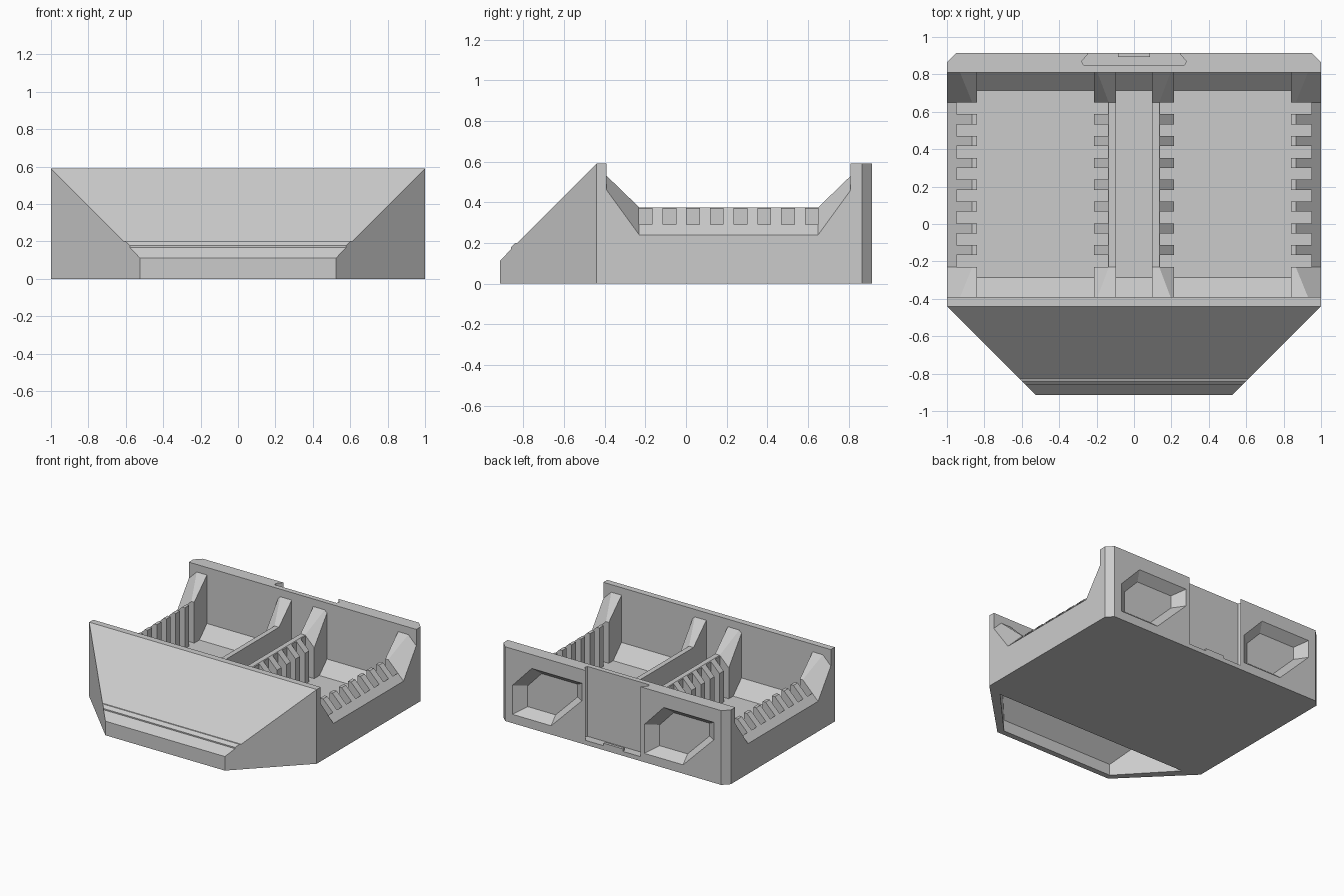
import bpy, bmesh
from mathutils import Vector

if "Cube" in bpy.data.objects:
    bpy.data.objects.remove(bpy.data.objects["Cube"], do_unlink=True)

grey = bpy.data.materials.new("light_grey")
grey.use_nodes = True
grey.diffuse_color = (0.6, 0.6, 0.6, 1)
grey.node_tree.nodes["Principled BSDF"].inputs["Base Color"].default_value = (0.6, 0.6, 0.6, 1)


def add_loft(bm, rings):
    """Closed solid through matching rings of points."""
    loops = [[bm.verts.new(p) for p in ring] for ring in rings]
    n = len(loops[0])
    for a, b in zip(loops, loops[1:]):
        for i in range(n):
            j = (i + 1) % n
            bm.faces.new((a[i], a[j], b[j], b[i]))
    bm.faces.new(loops[0])
    bm.faces.new(loops[-1])


def finish(name, bm):
    bmesh.ops.recalc_face_normals(bm, faces=bm.faces)
    mesh = bpy.data.meshes.new(name)
    bm.to_mesh(mesh)
    bm.free()
    mesh.materials.append(grey)
    obj = bpy.data.objects.new(name, mesh)
    bpy.context.collection.objects.link(obj)
    return obj


def lofts(name, *solids):
    bm = bmesh.new()
    for rings in solids:
        add_loft(bm, rings)
    return finish(name, bm)


def box(x0, x1, y0, y1, z0, z1):
    return [[(x0, y0, z), (x1, y0, z), (x1, y1, z), (x0, y1, z)] for z in (z0, z1)]


def along_x(profile, x0, x1):
    return [[(x, y, z) for y, z in profile] for x in (x0, x1)]


def cut(obj, cutter):
    mod = obj.modifiers.new("cut", "BOOLEAN")
    mod.operation, mod.object, mod.solver = "DIFFERENCE", cutter, "EXACT"
    bpy.context.view_layer.objects.active = obj
    bpy.ops.object.modifier_apply(modifier=mod.name)
    bpy.data.objects.remove(cutter, do_unlink=True)


FLOOR, TOP = 0.05, 0.59
FRONT, BACK = -0.39, 0.81           # inner faces of the end walls
POST_F, POST_B = -0.23, 0.65        # where the end posts stop

# Floor plate, and the sloped strips along its front and back edges
lofts("floor_plate", box(-0.84, 0.84, FRONT, BACK, 0, FLOOR))
for name, y, d in (("front_floor_slope", FRONT, 0.105), ("back_floor_slope", BACK, -0.095)):
    lofts(name, along_x([(y, FLOOR), (y + d, FLOOR), (y, FLOOR + abs(d))], -0.9, 0.9))


# Notched rails: a loft along y that rises into a post at each end
def rail(name, side, inner, outer, base, mid, end):
    rings = []
    for y, (knee, top, low) in ((FRONT, end), (POST_F, mid), (POST_B, mid), (BACK, end)):
        section = [(inner, base), (inner, top), (knee, top), (outer, low), (outer, base)]
        rings.append([(side * x, y, z) for x, z in section])
    return lofts(name, rings)


def notch(obj, side, x0, x1):
    pitch, width = 0.1167, 0.063
    cuts = []
    for i in range(8):
        y = POST_F + i * pitch
        cuts.append(box(side * x0, side * x1, y, y + width, FLOOR, 0.7))
    cut(obj, lofts("notch_cutter", *cuts))


for label, s in (("left", 1), ("right", -1)):
    wall = rail(label + "_side_wall", s, 0.84, 1.0, 0,
                (0.865, 0.375, 0.24), (0.93, 0.53, 0.46))
    notch(wall, s, 0.82, 0.95)
    divider = rail(label + "_divider", s, 0.095, 0.215, FLOOR,
                   (0.135, 0.375, 0.295), (0.195, 0.53, 0.51))
    notch(divider, s, 0.14, 0.24)

# Front wall and tapering nose with a thin rib across it
profile = [(FRONT, 0), (FRONT, TOP), (-0.44, TOP), (-0.83, 0.2), (-0.84, 0.2),
           (-0.862, 0.178), (-0.862, 0.168), (-0.915, 0.112), (-0.915, 0)]
bm = bmesh.new()
add_loft(bm, along_x(profile, -1, 1))
for s in (1, -1):
    bmesh.ops.bisect_plane(bm, geom=bm.verts[:] + bm.edges[:] + bm.faces[:],
                           plane_co=Vector((s, -0.44, 0)),
                           plane_no=Vector((s, -1, 0)), clear_outer=True)
    bmesh.ops.holes_fill(bm, edges=[e for e in bm.edges if e.is_boundary], sides=0)
nose = finish("front_nose", bm)

# Hollow under the nose
plan = [(0.86, -0.485), (0.5, -0.87), (-0.5, -0.87), (-0.86, -0.485)]
cut(nose, lofts("nose_cutter", [[(x, y, -0.05) for x, y in plan],
                                [(x, y, y + 0.96) for x, y in plan]]))

# Back wall with clipped corners
edge = [(1, BACK), (1, 0.865), (0.95, 0.915), (-0.95, 0.915), (-1, 0.865), (-1, BACK)]
back = lofts("back_wall", [[(x, y, z) for x, y in edge] for z in (0, TOP)])

# Tapered six-sided pockets in the back wall
pocket = [(0.305, 0.07), (0.305, 0.3), (0.135, 0.48),
          (-0.305, 0.48), (-0.305, 0.34), (-0.035, 0.07)]
for cx in (0.58, -0.58):
    cut(back, lofts("pocket_cutter", [[(cx + k * x, y, 0.275 + k * (z - 0.275)) for x, z in pocket]
                                      for y, k in ((0.925, 1.04), (0.845, 0.72))]))

# Dovetail slot, open at the top, with a small catch at its foot
slot = [(0.232, 0.925), (0.28, 0.87), (0.27, 0.85), (-0.27, 0.85), (-0.28, 0.87), (-0.232, 0.925)]
cut(back, lofts("slot_cutter", [[(x, y, z) for x, y in slot] for z in (0.035, 0.7)]))
lofts("slot_catch", box(-0.085, 0.085, 0.893, 0.915, 0.035, 0.055))
